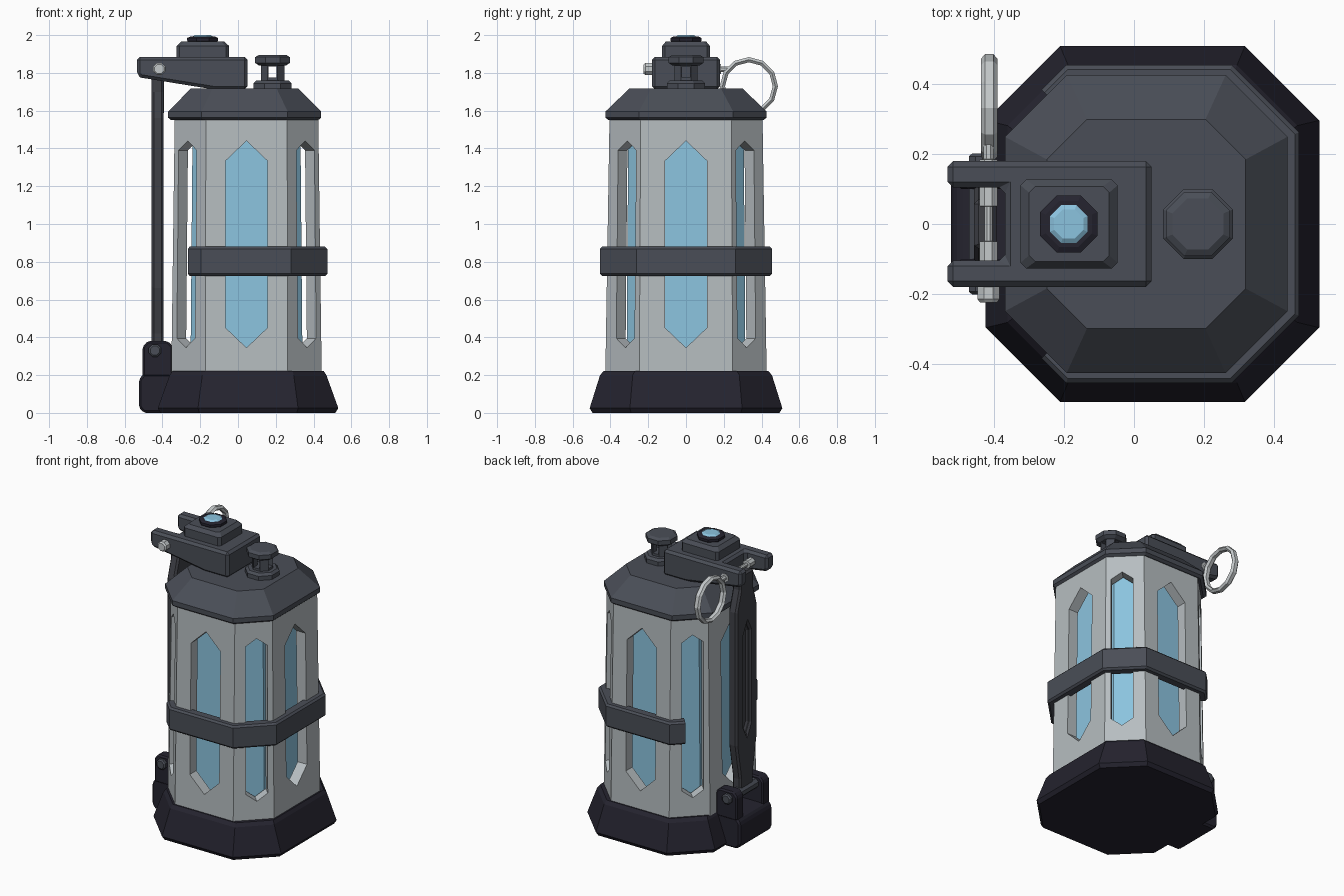
import bpy, bmesh, math
from mathutils import Vector, Matrix

if "Cube" in bpy.data.objects:
    bpy.data.objects.remove(bpy.data.objects["Cube"])


def material(name, rgb):
    m = bpy.data.materials.new(name)
    m.use_nodes = True
    m.diffuse_color = (*rgb, 1)
    node = next(n for n in m.node_tree.nodes if n.type == 'BSDF_PRINCIPLED')
    node.inputs["Base Color"].default_value = (*rgb, 1)
    return m


SHELL = material("light grey shell", (0.47, 0.51, 0.53))
GLASS = material("blue glass", (0.26, 0.55, 0.74))
SLATE = material("slate metal", (0.068, 0.076, 0.095))
LEVER = material("dark gunmetal", (0.05, 0.052, 0.062))
BLACK = material("near black rubber", (0.018, 0.017, 0.028))
SILVER = material("silver", (0.56, 0.59, 0.60))


def finish(name, bm, mat):
    bmesh.ops.recalc_face_normals(bm, faces=bm.faces)
    mesh = bpy.data.meshes.new(name)
    bm.to_mesh(mesh)
    bm.free()
    mesh.materials.append(mat)
    ob = bpy.data.objects.new(name, mesh)
    bpy.context.collection.objects.link(ob)
    return ob


def octagon(hx, hy, s):
    """Corners of a chamfered rectangle; x + y = s along the diagonal sides."""
    a, b = s - hy, s - hx
    return [(a, hy), (hx, b), (hx, -b), (a, -hy), (-a, -hy), (-hx, -b), (-hx, b), (-a, hy)]


def skin(bm, rings, loop_sides=True, loop_rings=False):
    """Bridge rings of points with quads; cap whatever stays open."""
    vs = [[bm.verts.new(p) for p in r] for r in rings]
    n = len(vs[0])
    pairs = list(zip(vs, vs[1:])) + ([(vs[-1], vs[0])] if loop_rings else [])
    for a, b in pairs:
        for i in range(n if loop_sides else n - 1):
            j = (i + 1) % n
            bm.faces.new((a[i], a[j], b[j], b[i]))
    if not loop_rings:
        bm.faces.new(vs[0])
        bm.faces.new(vs[-1])


def loft(name, cx, levels, mat, hollow=False):
    """Stack of octagons given as (z, half x, half y, diagonal sum)."""
    bm = bmesh.new()
    skin(bm, [[(cx + x, y, z) for x, y in octagon(hx, hy, s)] for z, hx, hy, s in levels],
         loop_rings=hollow)
    return finish(name, bm, mat)


def turned(name, cx, levels, mat):
    """Regular eight-sided part from (z, radius)."""
    return loft(name, cx, [(z, r, r, r * math.sqrt(2)) for z, r in levels], mat)


def prism(name, pts, lo, hi, axis, mat):
    """Extrude a profile along x (y, z points) or along y (x, z points)."""
    bm = bmesh.new()
    put = (lambda p, d: (d, *p)) if axis == 'x' else (lambda p, d: (p[0], d, p[1]))
    skin(bm, [[put(p, d) for p in pts] for d in (lo, hi)])
    return finish(name, bm, mat)


def rod(name, x, z, levels, mat):
    """Eight-sided rod along y from (y, radius)."""
    bm = bmesh.new()
    skin(bm, [[(x + px, y, z + pz) for px, pz in octagon(r, r, r * math.sqrt(2))]
              for y, r in levels])
    return finish(name, bm, mat)


def rect(x0, x1, z0, z1):
    return [(x0, z0), (x1, z0), (x1, z1), (x0, z1)]


def pointed(w, lo, hi, tip):
    return [(0, lo), (w, lo + tip), (w, hi - tip), (0, hi), (-w, hi - tip), (-w, lo + tip)]


def cut(ob, cutter):
    cutter.hide_render = True
    cutter.display_type = 'WIRE'
    mod = ob.modifiers.new("cut", 'BOOLEAN')
    mod.operation, mod.solver, mod.object = 'DIFFERENCE', 'EXACT', cutter


def bevel(ob, width):
    mod = ob.modifiers.new("bevel", 'BEVEL')
    mod.width, mod.segments, mod.limit_method = width, 1, 'ANGLE'


# Base, hollow shell and inner glass column
loft("base", 0.053, [(0, .462, .495, .753), (.025, .478, .51, .775),
                     (.2, .415, .455, .697), (.222, .4, .435, .67)], BLACK)
outer = [(.21, .398, .427, .645), (1.56, .38, .405, .62)]
WALL = 0.07
inner = [(z, hx - WALL, hy - WALL, s - WALL * math.sqrt(2)) for z, hx, hy, s in outer]
body = loft("body_shell", 0.045, outer + inner[::-1], SHELL, hollow=True)
loft("glass_column", 0.045, [(.2, .297, .315, .505), (1.56, .285, .305, .49)], GLASS)

# Pointed window openings, wide on the main sides and narrow on the diagonals
bm = bmesh.new()
for k in range(8):
    outline = pointed(.068, .345, 1.44, .05) if k % 2 else pointed(.11, .345, 1.44, .105)
    turn = Matrix.Rotation(k * math.pi / 4, 3, 'Z')
    skin(bm, [[turn @ Vector((d, u, z)) + Vector((.045, 0, 0)) for u, z in outline]
              for d in (.27, .6)])
cut(body, finish("window_cutter", bm, SHELL))

# Band wrapped around three sides, open behind the lever
bm = bmesh.new()
rings = []
for off, z in [(-.06, .725), (-.012, .725), (0, .737), (0, .868), (-.012, .88), (-.06, .88)]:
    hx, hy, s = .43, .455, .693 + off * math.sqrt(2)
    corners = octagon(hx + off, hy + off, s)
    ex = .308 + off * .707
    path = [(-ex, s - ex), corners[7], *corners[:5], (-ex, ex - s)]
    rings.append([(.043 + x, y, z) for x, y in path])
skin(bm, list(zip(*rings)))
finish("band", bm, SLATE)

# Lid and vent nozzle
loft("lid", 0.035, [(1.55, .39, .41, .63), (1.563, .405, .427, .655),
                    (1.595, .405, .427, .655), (1.717, .285, .3, .47)], SLATE)
turned("nozzle_foot", .183, [(1.71, .1), (1.745, .1), (1.76, .085)], SLATE)
neck = turned("nozzle_neck", .183, [(1.75, .062), (1.85, .062)], SLATE)
cut(neck, prism("neck_cutter_y", rect(.161, .205, 1.775, 1.835), -.2, .2, 'y', SLATE))
cut(neck, prism("neck_cutter_x", rect(-.022, .022, 1.775, 1.835), 0, .4, 'x', SLATE))
turned("nozzle_cap", .183, [(1.838, .07), (1.853, .092), (1.883, .092), (1.895, .073)], SLATE)

# Forked top bracket, raised block and button
bracket = prism("top_bracket", [(-.535, 1.885), (-.535, 1.79), (-.515, 1.775), (-.125, 1.712),
                                (.05, 1.712), (.05, 1.885)], -.18, .18, 'y', SLATE)
cut(bracket, prism("fork_cutter", rect(-.7, -.37, 1.6, 2), -.105, .105, 'y', SLATE))
bevel(bracket, .016)
loft("raised_block", -.186, [(1.88, .139, .127, .25), (1.942, .139, .127, .25),
                             (1.965, .115, .108, .205)], SLATE)
turned("button_ring", -.187, [(1.96, .075), (1.972, .082), (1.985, .082), (1.992, .066)], BLACK)
turned("button", -.187, [(1.98, .054), (1.992, .054), (2, .042)], GLASS)

# Lever plate with a recessed slot
half = [(.07, .3), (.07, .42), (.112, .66), (.112, 1.56), (.07, 1.7), (.07, 1.8)]
lever = prism("lever", half + [(-y, z) for y, z in half[::-1]], -.458, -.394, 'x', LEVER)
cut(lever, prism("slot_cutter", pointed(.037, .7, 1.46, .07), -.6, -.428, 'x', LEVER))
bevel(lever, .012)

# Hinge at the foot of the lever
foot = prism("hinge_foot", [(-.5, 0), (-.525, .03), (-.525, .175), (-.5, .208), (-.33, .208),
                            (-.33, 0)], -.175, .175, 'y', BLACK)
bevel(foot, .012)
for side, label in ((1, "back"), (-1, "front")):
    ear = prism("hinge_ear_" + label, [(-.505, .19), (-.505, .35), (-.478, .38), (-.372, .38),
                                       (-.345, .352), (-.345, .19)],
                side * .1, side * .178, 'y', BLACK)
    bevel(ear, .01)
rod("hinge_pin", -.44, .33, [(-.202, .024), (-.194, .033), (.194, .033), (.202, .024)], SLATE)

# Safety pin and pull ring
rod("safety_pin", -.417, 1.82, [(-.225, .024), (-.215, .032), (-.18, .032), (-.179, .026),
                                (-.05, .026), (-.049, .012), (.05, .012), (.051, .026),
                                (.185, .026), (.186, .015), (.235, .015)], SILVER)
bm = bmesh.new()
rings = []
for i in range(12):
    a = math.tau * i / 12
    tube = [(math.tau * (j + .5) / 6) for j in range(6)]
    rings.append([(-.415 + .024 * math.sin(t),
                   .333 + (.14 + .016 * math.cos(t)) * math.cos(a),
                   1.73 + (.14 + .016 * math.cos(t)) * math.sin(a)) for t in tube])
skin(bm, rings, loop_rings=True)
finish("pull_ring", bm, SILVER)
